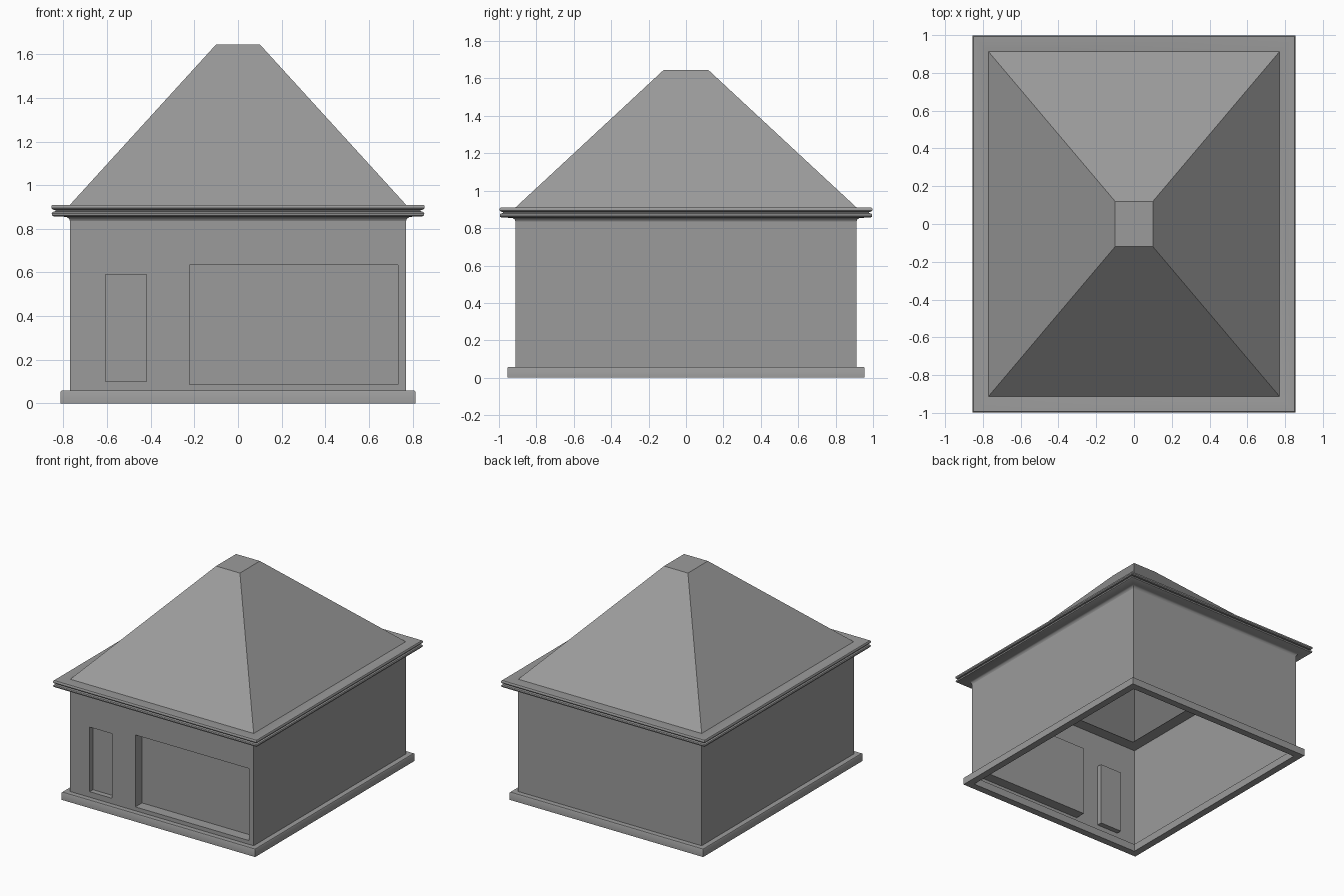
import bpy, bmesh
from math import radians

if "Cube" in bpy.data.objects:
    bpy.data.objects.remove(bpy.data.objects["Cube"])

HX, HY = 0.77, 0.912      # half width and depth of the walls

# Dark grey used on every part
grey = bpy.data.materials.new("dark_grey")
grey.diffuse_color = (0.33, 0.33, 0.33, 1)
grey.use_nodes = True
grey.node_tree.nodes["Principled BSDF"].inputs["Base Color"].default_value = grey.diffuse_color


def finish(name, bm):
    bmesh.ops.recalc_face_normals(bm, faces=bm.faces)
    mesh = bpy.data.meshes.new(name)
    bm.to_mesh(mesh)
    bm.free()
    mesh.materials.append(grey)
    ob = bpy.data.objects.new(name, mesh)
    bpy.context.collection.objects.link(ob)
    return ob


def rect_sweep(name, rings, closed=False, cap=False):
    """Join rectangular rings given as (half x, half y, z)."""
    bm = bmesh.new()
    loops = [[bm.verts.new((sx * x, sy * y, z))
              for sx, sy in ((-1, -1), (1, -1), (1, 1), (-1, 1))]
             for x, y, z in rings]
    pairs = list(zip(loops, loops[1:]))
    if closed:
        pairs.append((loops[-1], loops[0]))
    for a, b in pairs:
        for i in range(4):
            j = (i + 1) % 4
            bm.faces.new((a[i], a[j], b[j], b[i]))
    if cap:
        bm.faces.new(loops[-1])
    return finish(name, bm)


def moulding(name, profile):
    """Closed profile of (offset from wall, z) run around the house."""
    ob = rect_sweep(name, [(HX + o, HY + o, z) for o, z in profile], closed=True)
    ob.data.shade_smooth()
    ob.data.set_sharp_from_angle(angle=radians(40))
    return ob


# Base plinth with a slightly eased top edge
moulding("plinth", [(-0.012, 0), (0.043, 0), (0.043, 0.053),
                    (0.039, 0.058), (-0.012, 0.058)])

# Double-lipped cornice with cove below and ledge inside
moulding("cornice", [(-0.09, 0.85), (-0.001, 0.85), (0.0, 0.835), (0.004, 0.846),
                     (0.016, 0.855), (0.072, 0.856), (0.082, 0.861),
                     (0.084, 0.870), (0.080, 0.877), (0.066, 0.881),
                     (0.066, 0.886), (0.079, 0.888), (0.085, 0.895),
                     (0.085, 0.904), (0.080, 0.910), (0.0, 0.910), (-0.09, 0.853)])

# Hipped roof with flat top
rect_sweep("roof", [(HX, HY, 0.91), (0.10, 0.12, 1.645)], cap=True)

# Walls: single skin, front split around the openings
bm = bmesh.new()
Z0, Z1 = 0.03, 0.85
for pts in (((HX, -HY), (HX, HY)), ((HX, HY), (-HX, HY)), ((-HX, HY), (-HX, -HY))):
    (ax, ay), (bx, by) = pts
    bm.faces.new([bm.verts.new(p) for p in
                  ((ax, ay, Z0), (bx, by, Z0), (bx, by, Z1), (ax, ay, Z1))])

# Front wall strips: (x range, z breaks, recessed cell depth)
columns = [(-HX, -0.607, [], 0), (-0.607, -0.42, [0.10, 0.59], 0.04),
           (-0.42, -0.223, [], 0), (-0.223, 0.732, [0.087, 0.633], 0.08),
           (0.732, HX, [], 0)]
recesses = []
for x0, x1, breaks, depth in columns:
    zs = [Z0] + breaks + [Z1]
    for k, (a, b) in enumerate(zip(zs, zs[1:])):
        f = bm.faces.new([bm.verts.new((x, -HY, z)) for x, z in
                          ((x0, a), (x1, a), (x1, b), (x0, b))])
        if depth and k == 1:
            recesses.append((f, depth))

# Push the door and window panels back
for f, depth in recesses:
    new = bmesh.ops.extrude_discrete_faces(bm, faces=[f])["faces"][0]
    bmesh.ops.translate(bm, verts=list(new.verts), vec=(0, depth, 0))
bmesh.ops.remove_doubles(bm, verts=bm.verts, dist=0.0001)
finish("walls", bm)
